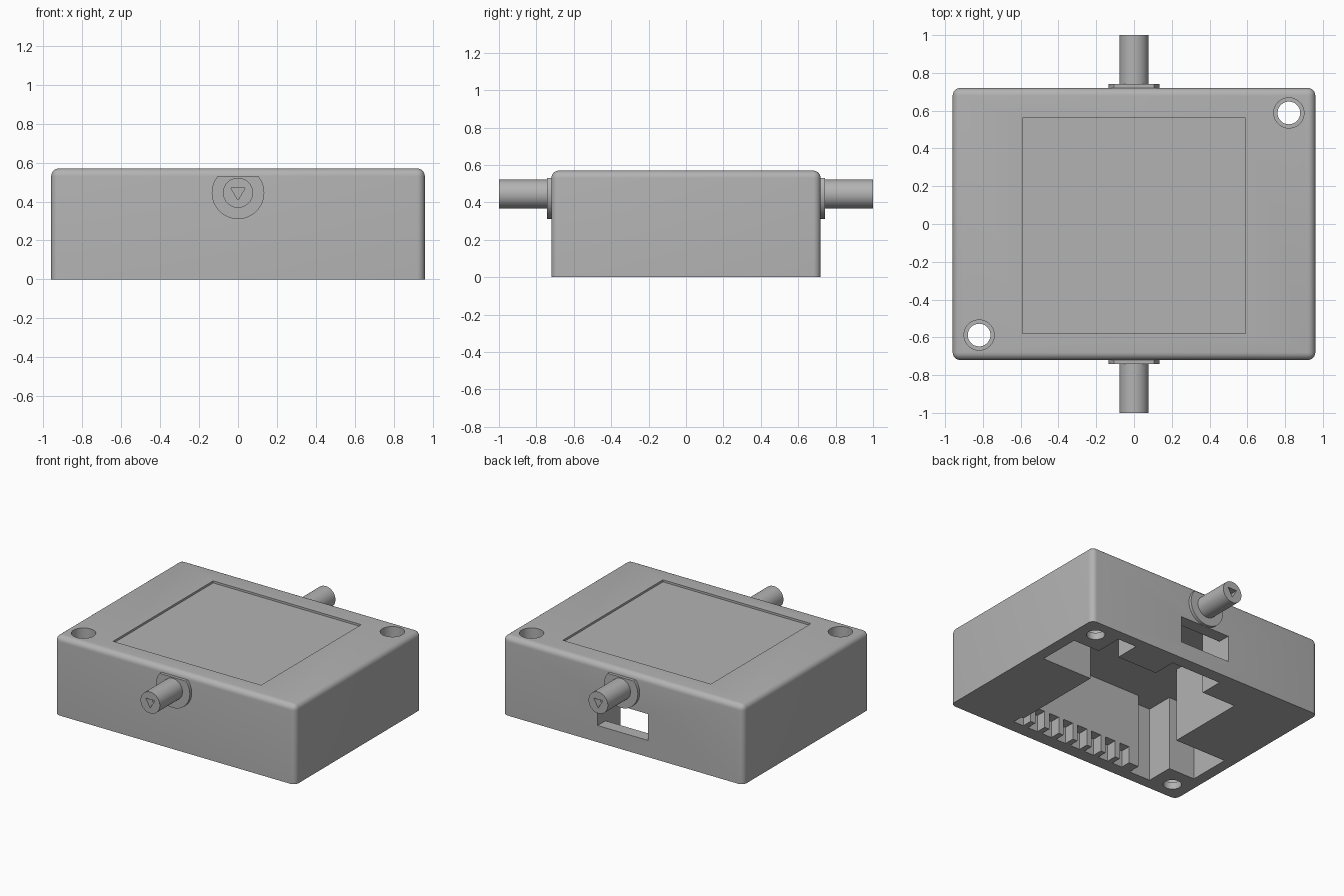
import bpy, bmesh, math
from mathutils import Matrix, Vector

if "Cube" in bpy.data.objects:
    bpy.data.objects.remove(bpy.data.objects["Cube"], do_unlink=True)

grey = bpy.data.materials.new("plain_grey")
grey.use_nodes = True
grey.diffuse_color = (0.45, 0.45, 0.45, 1)
grey.node_tree.nodes["Principled BSDF"].inputs["Base Color"].default_value = (0.45, 0.45, 0.45, 1)


def new_object(name, bm):
    bmesh.ops.recalc_face_normals(bm, faces=bm.faces)
    mesh = bpy.data.meshes.new(name)
    bm.to_mesh(mesh)
    bm.free()
    mesh.materials.append(grey)
    obj = bpy.data.objects.new(name, mesh)
    bpy.context.collection.objects.link(obj)
    return obj


def prism(name, outline, low, high):
    """Extrude an xy outline from z = low to z = high."""
    bm = bmesh.new()
    face = bm.faces.new([bm.verts.new((x, y, low)) for x, y in outline])
    top = bmesh.ops.extrude_face_region(bm, geom=[face])["geom"]
    bmesh.ops.translate(bm, vec=(0, 0, high - low),
                        verts=[v for v in top if isinstance(v, bmesh.types.BMVert)])
    return new_object(name, bm)


def box(name, x0, x1, y0, y1, z0, z1):
    return prism(name, [(x0, y0), (x1, y0), (x1, y1), (x0, y1)], z0, z1)


def circle(x, y, radius, count=48):
    steps = [2 * math.pi * i / count for i in range(count)]
    return [(x + radius * math.cos(a), y + radius * math.sin(a)) for a in steps]


def select_only(obj):
    bpy.ops.object.select_all(action='DESELECT')
    obj.select_set(True)
    bpy.context.view_layer.objects.active = obj


def cut(obj, cutter):
    """Subtract the cutter and remove it."""
    cutter.hide_render = True
    mod = obj.modifiers.new("cut", 'BOOLEAN')
    mod.operation, mod.solver, mod.object = 'DIFFERENCE', 'EXACT', cutter
    select_only(obj)
    bpy.ops.object.modifier_apply(modifier=mod.name)
    bpy.data.objects.remove(cutter, do_unlink=True)


def smooth(obj):
    select_only(obj)
    bpy.ops.object.shade_smooth_by_angle(angle=math.radians(30))


W, D, H = 0.96, 0.72, 0.57

# Enclosure with rounded top and vertical edges
housing = box("housing", -W, W, -D, D, 0, H)
bm = bmesh.new()
bm.from_mesh(housing.data)
rounded = [e for e in bm.edges if max(v.co.z for v in e.verts) > 0.1]
bmesh.ops.bevel(bm, geom=rounded, offset=0.04, segments=6, profile=0.5, affect='EDGES')
bm.to_mesh(housing.data)
bm.free()

# Stepped cavity open at the bottom
cavity = [(0.48, -0.55), (0.48, 0.13), (0.88, 0.13), (0.88, 0.44), (0.67, 0.44),
          (0.67, 0.64), (0.52, 0.64), (0.52, 0.46), (0.2, 0.46), (0.2, 0.63),
          (-0.2, 0.63), (-0.2, 0.46), (-0.47, 0.46), (-0.47, -0.13), (-0.88, -0.13),
          (-0.88, -0.44), (-0.67, -0.44), (-0.67, -0.64), (-0.5, -0.64), (-0.5, -0.55)]
cut(housing, prism("cavity_cutter", cavity, -0.1, 0.535))

# Shallow label recess on the lid and connector window at the back
cut(housing, box("label_cutter", -0.59, 0.59, -0.58, 0.56, H - 0.015, H + 0.1))
cut(housing, box("window_cutter", -0.2, 0.2, 0.55, 0.9, 0.12, 0.31))

# Row of pin pockets
for i in range(8):
    x = 0.46 - 0.12 * i
    cut(housing, box("pin_cutter", x - 0.04, x + 0.04, -0.625, -0.55, -0.1, 0.12))

# Counterbored screw holes in opposite corners
for s in (1, -1):
    x, y = 0.82 * s, 0.588 * s
    cut(housing, prism("bore_cutter", circle(x, y, 0.06), -0.1, 0.3))
    cut(housing, prism("head_cutter", circle(x, y, 0.08), 0.05, H + 0.1))
smooth(housing)

# Shaft and flat-topped collar at each end
AXIS = 0.445
for side, s in (("front", -1), ("back", 1)):
    turn = Matrix.Translation((0, 0, AXIS)) @ Matrix.Rotation(math.radians(-90 * s), 4, 'X')

    shaft = prism(side + "_shaft", circle(0, 0, 0.077), 0.7, 1.0)
    mark = [(0.036, -0.024 * s), (-0.036, -0.024 * s), (0, 0.038 * s)]
    cut(shaft, prism("mark_cutter", mark, 0.95, 1.1))

    collar = prism(side + "_collar", circle(0, 0, 0.135, 64), 0.7, 0.742)
    cut(collar, box("flat_cutter", -0.3, 0.3, *sorted((-0.085 * s, -0.3 * s)), 0.5, 0.9))

    for part in (shaft, collar):
        part.data.transform(turn)
        smooth(part)
